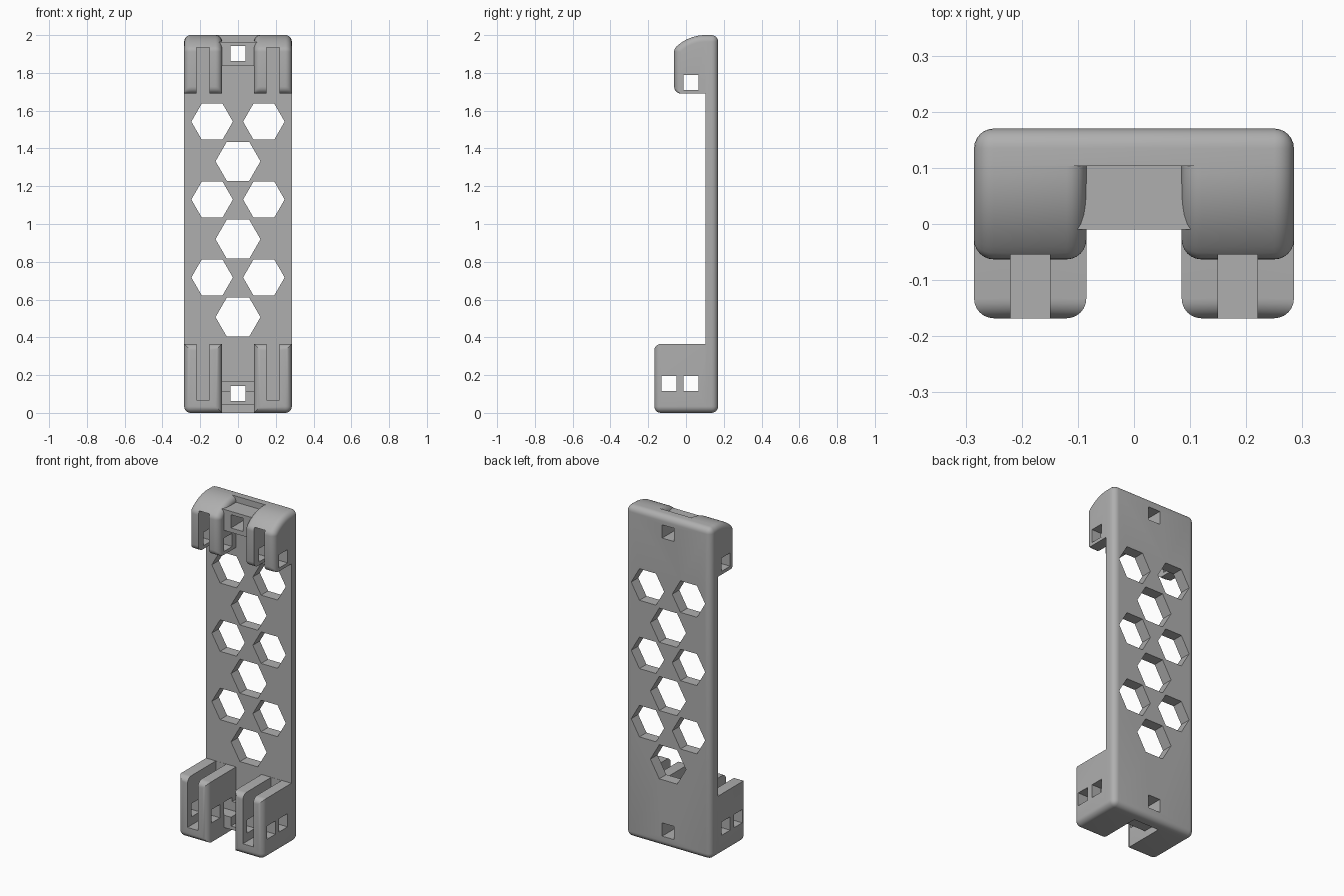
import bpy, bmesh
from math import pi, cos, sin, acos, atan2, sqrt
from mathutils import Matrix, Vector

if "Cube" in bpy.data.objects:
    bpy.data.objects.remove(bpy.data.objects["Cube"])

HALF_W, INNER = 0.285, 0.085      # outer and inner faces of the hooks
FRONT, BACK = 0.103, 0.17         # plate faces
R = 0.035                         # edge rounding

grey = bpy.data.materials.new("light grey plastic")
grey.use_nodes = True
colour = (0.43, 0.43, 0.43, 1)
grey.diffuse_color = colour
grey.node_tree.nodes["Principled BSDF"].inputs["Base Color"].default_value = colour


def add_box(bm, lo, hi):
    lo, hi = Vector(lo), Vector(hi)
    m = Matrix.Translation((lo + hi) / 2) @ Matrix.Diagonal((*(hi - lo), 1))
    return bmesh.ops.create_cube(bm, size=1, matrix=m)


def add_hexagon(bm, x, z, radius):
    m = (Matrix.Translation((x, FRONT, z)) @ Matrix.Rotation(pi / 2, 4, "X")
         @ Matrix.Rotation(pi / 2, 4, "Z"))
    bmesh.ops.create_cone(bm, segments=6, radius1=radius, radius2=radius,
                          depth=0.4, cap_ends=True, matrix=m)


def round_edges(bm, rule):
    edges = [e for e in bm.edges if rule((e.verts[0].co + e.verts[1].co) / 2)]
    bmesh.ops.bevel(bm, geom=edges, offset=R, segments=6, profile=0.5, affect="EDGES")


def make_object(name, bm):
    bmesh.ops.recalc_face_normals(bm, faces=bm.faces)
    mesh = bpy.data.meshes.new(name)
    bm.to_mesh(mesh)
    bm.free()
    obj = bpy.data.objects.new(name, mesh)
    bpy.context.collection.objects.link(obj)
    return obj


def finish(obj, cutters, mirror=False):
    """Cut the openings, mirror if asked, then bake and shade."""
    for cutter in cutters:
        mod = obj.modifiers.new("opening", "BOOLEAN")
        mod.operation, mod.solver, mod.object = "DIFFERENCE", "EXACT", cutter
    if mirror:
        obj.modifiers.new("mirror", "MIRROR").use_mirror_merge = False
    graph = bpy.context.evaluated_depsgraph_get()
    mesh = bpy.data.meshes.new_from_object(obj.evaluated_get(graph))
    obj.modifiers.clear()
    obj.data = mesh
    mesh.materials.clear()
    mesh.materials.append(grey)
    bpy.ops.object.select_all(action="DESELECT")
    obj.select_set(True)
    bpy.context.view_layer.objects.active = obj
    bpy.ops.object.shade_smooth_by_angle(angle=0.5)


def cutter(name, *boxes):
    bm = bmesh.new()
    for lo, hi in boxes:
        add_box(bm, lo, hi)
    obj = make_object(name, bm)
    obj.hide_render = True
    return obj


# Cutters: strap slots, cross-pin holes, screw holes and the honeycomb
slots = cutter("slot_cutter",
               ((0.15, -0.3, 0.067), (0.22, FRONT - 0.001, 0.5)),
               ((0.15, -0.3, 1.5), (0.22, FRONT - 0.001, 1.935)))
pins = cutter("pin_cutter",
              ((-0.4, -0.13, 0.116), (0.4, -0.05, 0.196)),
              ((-0.4, -0.014, 0.116), (0.4, 0.066, 0.196)),
              ((-0.4, -0.014, 1.71), (0.4, 0.066, 1.79)))
screws = cutter("screw_cutter",
                ((-0.04, -0.3, 0.063), (0.04, 0.3, 0.143)),
                ((-0.04, -0.3, 1.863), (0.04, 0.3, 1.943)))
bm = bmesh.new()
for row in range(3):
    z = 0.717 + 0.4125 * row
    for x in (-0.137, 0.137):
        add_hexagon(bm, x, z, 0.11)
    add_hexagon(bm, 0, z - 0.21, 0.119)
honeycomb = make_object("honeycomb_cutter", bm)
honeycomb.hide_render = True

# Back plate, rounded everywhere except around its front face
bm = bmesh.new()
add_box(bm, (-HALF_W, FRONT, 0), (HALF_W, BACK, 2))
round_edges(bm, lambda c: c.y > FRONT + 0.01)
finish(make_object("back_plate", bm), [honeycomb, screws])

# Lower hooks: rounded front rim and outer bottom edge
bm = bmesh.new()
add_box(bm, (INNER, -0.168, 0), (HALF_W, FRONT, 0.365))
round_edges(bm, lambda c: c.y < -0.16 or (c.x > 0.28 and c.z < 0.01))
finish(make_object("lower_hooks", bm), [slots, pins], mirror=True)


# Upper hooks: domed side profile, lofted across with rounded sides
def arc(cy, cz, radius, start, end, steps):
    angles = [start + (end - start) * i / steps for i in range(steps + 1)]
    return [(cy + radius * cos(a), cz + radius * sin(a)) for a in angles]


def hook_profile(inset):
    front, bottom, dome, corner = -0.063, 1.69, 0.225, R + 0.002
    nose_y = front + corner
    nose_z = 2 - dome + sqrt((dome - corner) ** 2 - (nose_y - FRONT) ** 2)
    turn = atan2(nose_z - 2 + dome, nose_y - FRONT)
    r = corner - inset
    return ([(FRONT, bottom)]
            + arc(nose_y, bottom + r, r, 1.5 * pi, pi, 5)
            + arc(nose_y, nose_z, r, pi, turn, 4)
            + arc(FRONT, 2 - dome, dome - inset, turn, pi / 2, 12)[1:])


bm = bmesh.new()
quarter = [i * pi / 12 for i in range(7)]
stations = [(INNER + R * (1 - cos(a)), R * (1 - sin(a))) for a in quarter]
# Each station is (x, inset); the inner side eases in, the outer side out
stations = [(INNER + R * (1 - cos(a)), R * (1 - sin(a))) for a in quarter]
stations += [(INNER + HALF_W - x, d) for x, d in reversed(stations)]
rings = [[bm.verts.new((x, y, z)) for y, z in hook_profile(d)] for x, d in stations]
for a, b in zip(rings, rings[1:]):
    for i in range(len(a)):
        j = (i + 1) % len(a)
        bm.faces.new((a[i], a[j], b[j], b[i]))
bm.faces.new(rings[0])
bm.faces.new(rings[-1])
finish(make_object("upper_hooks", bm), [slots, pins], mirror=True)

# Screw blocks bridging each pair of hooks
for name, low, high in (("lower_block", 0.042, 0.17), ("upper_block", 1.836, 1.963)):
    bm = bmesh.new()
    add_box(bm, (-0.11, -0.01, low), (0.11, FRONT, high))
    finish(make_object(name, bm), [pins, screws])

for helper in (slots, pins, screws, honeycomb):
    bpy.data.objects.remove(helper)
